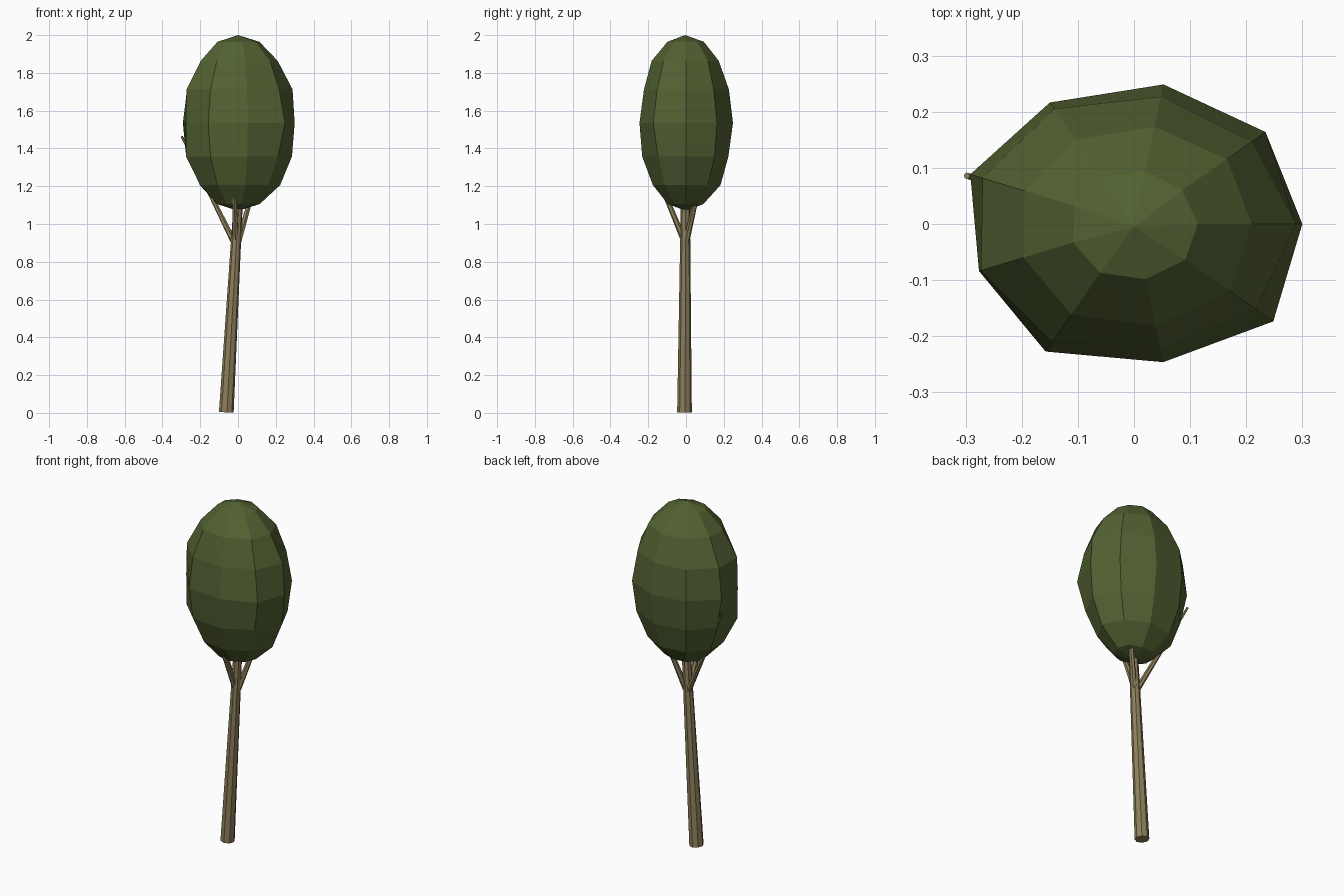
import bpy, bmesh, math, random
from mathutils import Vector

if "Cube" in bpy.data.objects:
    bpy.data.objects.remove(bpy.data.objects["Cube"])

random.seed(4)


def material(name, rgb):
    m = bpy.data.materials.new(name)
    m.diffuse_color = (*rgb, 1)
    m.use_nodes = True
    m.node_tree.nodes["Principled BSDF"].inputs["Base Color"].default_value = m.diffuse_color
    return m


bark = material("bark brown", (0.27, 0.215, 0.105))
leaf = material("leaf green", (0.085, 0.12, 0.032))


def finish(bm, name, mat):
    bmesh.ops.recalc_face_normals(bm, faces=bm.faces)
    me = bpy.data.meshes.new(name)
    bm.to_mesh(me)
    bm.free()
    me.materials.append(mat)
    ob = bpy.data.objects.new(name, me)
    bpy.context.collection.objects.link(ob)
    return ob


def limb(name, start, end, r1, r2, sides):
    """Tapered faceted cylinder between two points."""
    a, b = Vector(start), Vector(end)
    bm = bmesh.new()
    bmesh.ops.create_cone(bm, cap_ends=True, segments=sides,
                          radius1=r1, radius2=r2, depth=(b - a).length)
    rot = (b - a).to_track_quat('Z', 'Y')
    for v in bm.verts:
        v.co = rot @ v.co + (a + b) / 2
    return finish(bm, name, bark)


# Leaning trunk and three branches that run up into the crown
limb("trunk", (-0.062, -0.008, 0.003), (0.006, -0.003, 1.2), 0.039, 0.023, 8)
limb("left_branch", (-0.01, 0, 0.88), (-0.298, 0.086, 1.465), 0.017, 0.006, 6)
limb("front_branch", (-0.012, -0.005, 0.9), (-0.022, -0.15, 1.25), 0.017, 0.011, 6)
limb("right_branch", (0.0, 0.0, 0.9), (0.1, 0.08, 1.25), 0.017, 0.011, 6)

# Egg-shaped crown: nine sides, eight bands, slightly uneven
SIDES, BANDS = 9, 8
RX, RY, RZ, CZ = 0.30, 0.25, 0.465, 1.535
middle = [1.0, 1.02, 1.01, 1.0, 1.035, 0.98, 1.05, 1.0, 1.08]   # widest ring
bm = bmesh.new()
rings = []
for i in range(1, BANDS):
    t = math.pi * i / BANDS
    ring = []
    for j in range(SIDES):
        a = 2 * math.pi * j / SIDES
        k = middle[j] if i == 4 else random.uniform(0.97, 1.06)
        r = math.sin(t) * k
        ring.append(bm.verts.new((RX * r * math.cos(a), RY * r * math.sin(a),
                                  CZ + RZ * math.cos(t))))
    rings.append(ring)
top = bm.verts.new((0, -0.005, CZ + RZ))
bottom = bm.verts.new((0, 0, CZ - RZ))
for j in range(SIDES):
    n = (j + 1) % SIDES
    bm.faces.new((top, rings[0][j], rings[0][n]))
    bm.faces.new((bottom, rings[-1][n], rings[-1][j]))
    for lo, hi in zip(rings[1:], rings):
        bm.faces.new((hi[j], lo[j], lo[n], hi[n]))
finish(bm, "crown", leaf)
